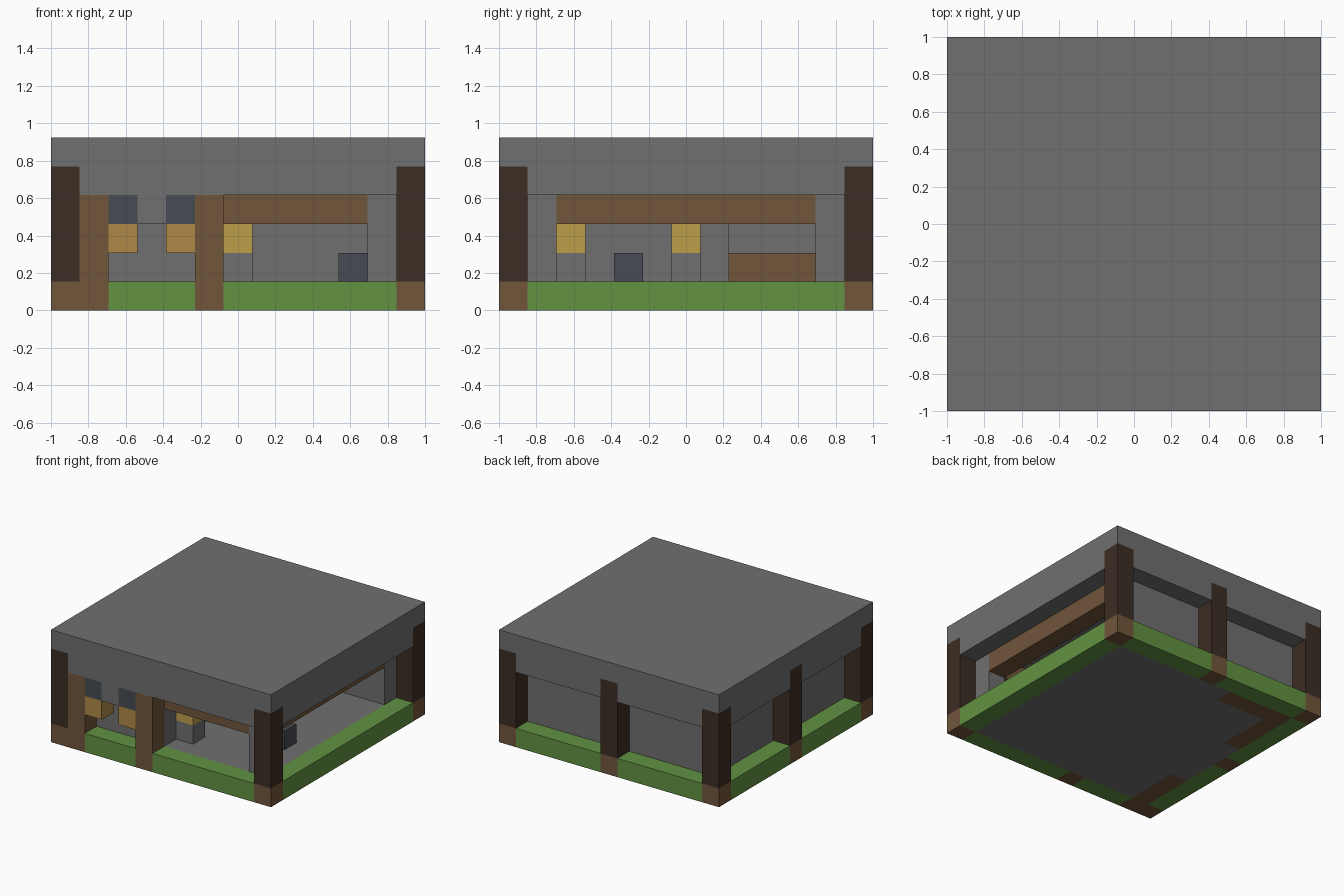
import bpy
import bmesh
from itertools import product
from mathutils import Vector

if "Cube" in bpy.data.objects:
    bpy.data.objects.remove(bpy.data.objects["Cube"])

N = 13            # blocks per side
U = 2 / N         # block size


def material(name, r, g, b):
    def lin(c):
        c /= 255
        return ((c + 0.055) / 1.055) ** 2.4
    col = (lin(r), lin(g), lin(b), 1)
    m = bpy.data.materials.new(name)
    m.use_nodes = True
    m.diffuse_color = col
    m.node_tree.nodes["Principled BSDF"].inputs["Base Color"].default_value = col
    return m


STONE = material("grey stone", 112, 112, 112)
WOOD = material("brown wood", 113, 86, 59)
LOG = material("dark log", 60, 45, 36)
GRASS = material("grass green", 98, 146, 66)
AMBER = material("amber glow", 176, 137, 70)
YELLOW = material("yellow glow", 190, 159, 73)
IRON = material("blue grey iron", 71, 75, 82)


def cells(x0, x1, y0, y1, z0, z1):
    """Block positions in an inclusive range."""
    return set(product(range(x0, x1 + 1), range(y0, y1 + 1), range(z0, z1 + 1)))


def build(name, blocks, mat):
    """Mesh the outer skin of a set of blocks, merged into large flat faces."""
    bm = bmesh.new()
    for c in blocks:
        for axis, side in product(range(3), (0, 1)):
            step = [0, 0, 0]
            step[axis] = 2 * side - 1
            if tuple(a + b for a, b in zip(c, step)) in blocks:
                continue
            ring = []
            for u, v in ((0, 0), (1, 0), (1, 1), (0, 1)):
                p = list(c)
                p[axis] += side
                p[(axis + 1) % 3] += u
                p[(axis + 2) % 3] += v
                ring.append(bm.verts.new(Vector(p) * U - Vector((1, 1, 0))))
            bm.faces.new(ring if side else ring[::-1])
    bmesh.ops.remove_doubles(bm, verts=bm.verts, dist=U / 100)
    bmesh.ops.dissolve_limit(bm, angle_limit=0.01, verts=bm.verts, edges=bm.edges)
    me = bpy.data.meshes.new(name)
    bm.to_mesh(me)
    bm.free()
    me.materials.append(mat)
    ob = bpy.data.objects.new(name, me)
    bpy.context.collection.objects.link(ob)
    return ob


E = N - 1         # last block index
MID = N // 2
posts = [(0, 0), (E, 0), (0, E), (E, E), (MID, E), (0, MID)]

# Ground layer: stone floor, grass border, timber footings
footing = {(x, y, 0) for x, y in posts}
footing |= cells(1, 1, 0, 3, 0, 0) | cells(1, 1, 8, 11, 0, 0)
footing |= cells(1, 4, 11, 11, 0, 0) | {(5, 0, 0)}
inner = cells(1, 11, 1, 11, 0, 0)
build("timber_footings", footing, WOOD)
build("stone_floor", inner - footing, STONE)
build("grass_border", cells(0, E, 0, E, 0, 0) - inner - footing, GRASS)

# Log posts around the outside
for i, (x, y) in enumerate(posts):
    build(f"log_post_{i + 1}", cells(x, x, y, y, 1, 4), LOG)

# Front timber posts
for name, x in (("front_post_outer", 1), ("front_post_inner", 5)):
    build(name, cells(x, x, 0, 0, 1, 3), WOOD)

# Hanging lamps with iron caps beside the lintel
for side, x in (("right", 2), ("left", 4)):
    build(f"lamp_cap_{side}", {(x, 0, 3)}, IRON)
    build(f"hanging_lamp_{side}", {(x, 0, 2)}, AMBER)

# Roof slab with the post tops let into it, and the lintel below
roof = cells(0, E, 0, E, 4, 5) - {(x, y, 4) for x, y in posts}
build("roof", roof | {(3, 0, 3)}, STONE)

# Stone walls, inner partition and open corner pillars
walls = cells(1, 1, 1, 11, 1, 3) | cells(1, 11, 11, 11, 1, 3)
walls |= cells(1, 5, 1, 1, 1, 3) | cells(5, 5, 1, 7, 1, 3)
walls |= cells(11, 11, 1, 1, 1, 3)
build("stone_walls", walls, STONE)

# Timber beams over the open sides
build("front_beam", cells(6, 10, 1, 1, 3, 3), WOOD)
build("side_beam", cells(11, 11, 2, 10, 3, 3), WOOD)

# Interior fittings
for i, y in enumerate((2, 6)):
    build(f"lamp_plinth_{i + 1}", {(6, y, 1)}, STONE)
    build(f"standing_lamp_{i + 1}", {(6, y, 2)}, YELLOW)
build("iron_block", {(10, 4, 1)}, IRON)
build("wood_bench", cells(2, 2, 8, 10, 1, 1), WOOD)
